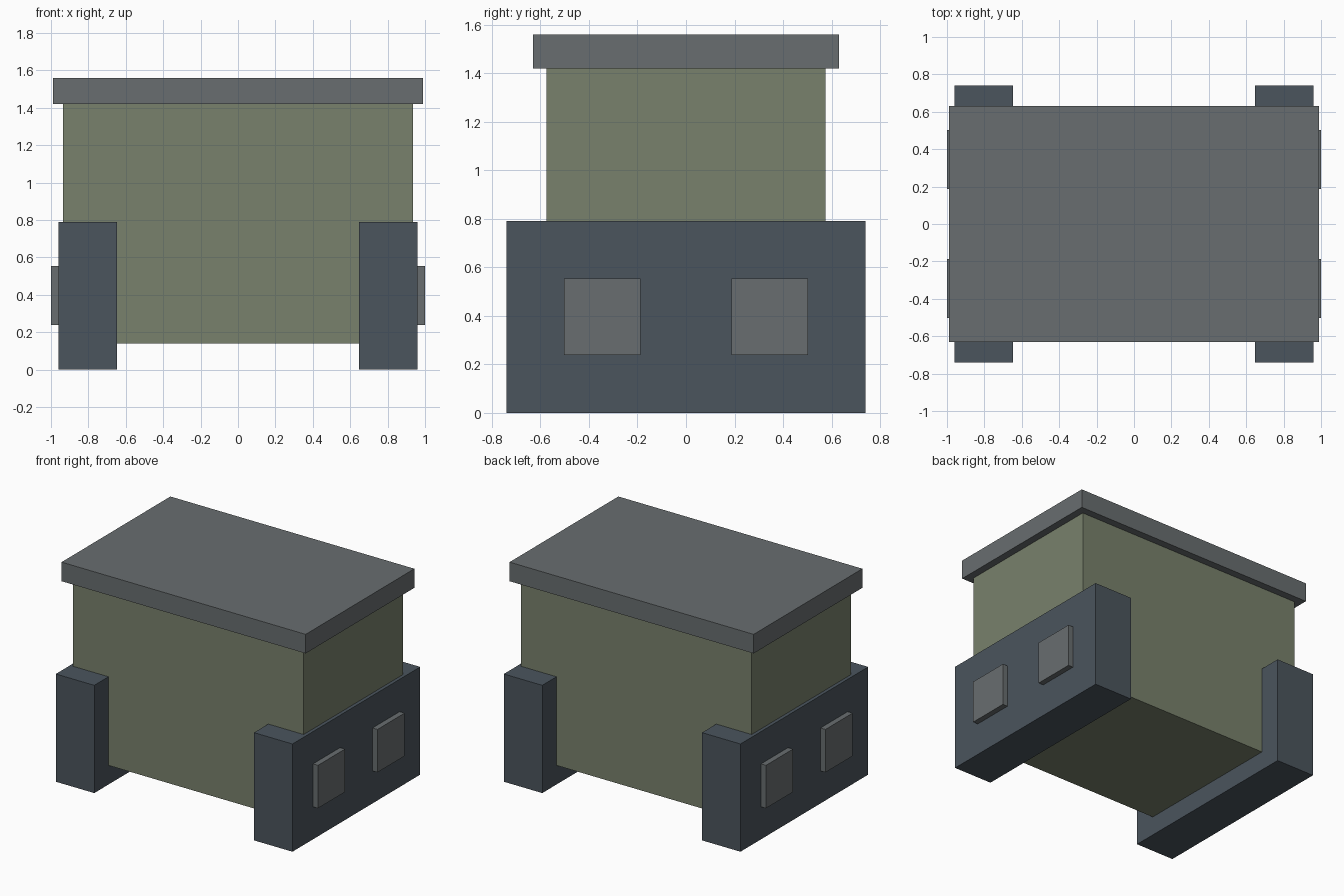
import bpy

if "Cube" in bpy.data.objects:
    bpy.data.objects.remove(bpy.data.objects["Cube"])


def material(name, color):
    mat = bpy.data.materials.new(name)
    mat.diffuse_color = (*color, 1)
    mat.use_nodes = True
    mat.node_tree.nodes["Principled BSDF"].inputs["Base Color"].default_value = mat.diffuse_color
    return mat


def box(name, lo, hi, mat):
    """Axis-aligned box between two corners."""
    bpy.ops.mesh.primitive_cube_add(size=1, location=[(a + b) / 2 for a, b in zip(lo, hi)])
    obj = bpy.context.object
    obj.name = name
    obj.scale = [b - a for a, b in zip(lo, hi)]
    bpy.ops.object.transform_apply(location=False, rotation=False, scale=True)
    obj.data.materials.append(mat)
    return obj


olive = material("olive", (0.19, 0.22, 0.15))
slate = material("slate", (0.07, 0.09, 0.11))
grey = material("grey", (0.14, 0.155, 0.16))

# Main body and overhanging lid
box("body", (-0.935, -0.575, 0.14), (0.935, 0.575, 1.42), olive)
box("lid", (-0.99, -0.63, 1.42), (0.99, 0.63, 1.56), grey)

# Side skids, each with two raised pads on its outer face
for side, s in (("left", -1), ("right", 1)):
    x0, x1 = sorted((s * 0.648, s * 0.96))
    box(f"{side}_skid", (x0, -0.74, 0), (x1, 0.74, 0.79), slate)
    x0, x1 = sorted((s * 0.92, s * 1.0))
    for end, y in (("front", -0.345), ("back", 0.345)):
        box(f"{side}_{end}_pad", (x0, y - 0.157, 0.238), (x1, y + 0.157, 0.553), grey)
